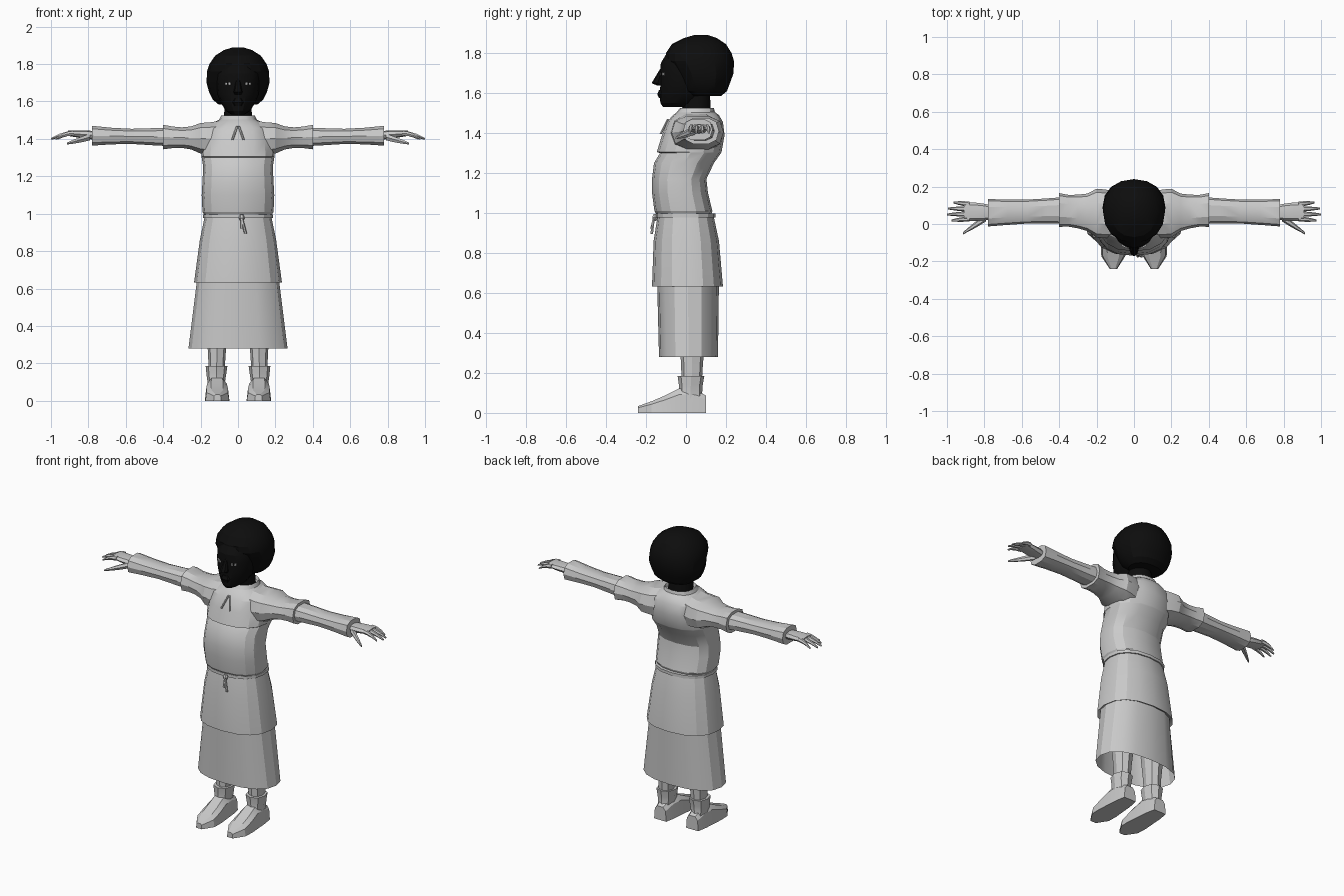
import bpy, bmesh, math
from mathutils import Vector

default_cube = bpy.data.objects.get("Cube")
if default_cube:
    bpy.data.objects.remove(default_cube, do_unlink=True)


def material(name, value):
    mat = bpy.data.materials.new(name)
    mat.use_nodes = True
    color = (value, value, value, 1)
    mat.diffuse_color = color
    mat.node_tree.nodes["Principled BSDF"].inputs["Base Color"].default_value = color
    return mat


PALE = material("pale_grey", .59)
BLACK = material("near_black", .004)
EYE = material("eye_grey", .5)


def finish(name, bm, mat):
    bmesh.ops.recalc_face_normals(bm, faces=bm.faces)
    mesh = bpy.data.meshes.new(name)
    bm.to_mesh(mesh)
    bm.free()
    mesh.materials.append(mat)
    part = bpy.data.objects.new(name, mesh)
    bpy.context.collection.objects.link(part)
    bpy.ops.object.select_all(action="DESELECT")
    bpy.context.view_layer.objects.active = part
    part.select_set(True)
    bpy.ops.object.shade_smooth_by_angle(angle=math.radians(24))
    return part


def rounded(value, power):
    return math.copysign(abs(value) ** power, value)


def loft(name, axis, rings, mat=PALE, sides=16, power=.85, cap_start=True, cap_end=True, mirror=1):
    """Skin rounded rings of (position, centre_a, centre_b, radius_a, radius_b)."""
    bm = bmesh.new()
    loops = []
    for position, centre_a, centre_b, radius_a, radius_b in rings:
        loop = []
        for i in range(sides):
            turn = math.tau * i / sides
            spot = [centre_a + radius_a * rounded(math.cos(turn), power),
                    centre_b + radius_b * rounded(math.sin(turn), power)]
            spot.insert("xyz".index(axis), position)
            x, y, z = spot
            loop.append(bm.verts.new((x * mirror, y, max(z, 0))))
        loops.append(loop)
    for low, high in zip(loops, loops[1:]):
        for i in range(sides):
            j = (i + 1) % sides
            bm.faces.new((low[i], low[j], high[j], high[i]))
    if cap_start:
        bm.faces.new(loops[0])
    if cap_end:
        bm.faces.new(loops[-1])
    return finish(name, bm, mat)


def ring(z, wide, front, back):
    """Horizontal ring centred on x = 0, from half width and depth limits."""
    return z, 0, (front + back) / 2, wide, (back - front) / 2


def limb(name, axis, start, end, widths, heights=None, droop=0, **options):
    """Loft evenly spaced rings from start to end, drooping towards the end."""
    rings = []
    heights = heights or widths
    for i, (width, height) in enumerate(zip(widths, heights)):
        along = i / (len(widths) - 1)
        spot = list(Vector(start).lerp(Vector(end), along))
        spot[-1] -= droop * along * along
        position = spot.pop("xyz".index(axis))
        rings.append((position, *spot, width, height))
    return loft(name, axis, rings, **options)


# Layered skirts and the belt
loft("under_skirt", "z", [
    ring(z=.28, wide=.265, front=-.135, back=.16),
    ring(z=.68, wide=.215, front=-.145, back=.165)], cap_start=False)
loft("tunic_skirt", "z", [
    ring(z=.65, wide=.2, front=-.13, back=.15),
    ring(z=.632, wide=.235, front=-.17, back=.185),
    ring(z=.86, wide=.204, front=-.162, back=.165),
    ring(z=.985, wide=.178, front=-.142, back=.138)])
loft("belt", "z", [
    ring(z=height, wide=.187, front=-.152, back=.147) for height in (.978, .997)])

# Tunic top with an overhanging chest yoke
loft("tunic_top", "z", [
    ring(z=.99, wide=.178, front=-.145, back=.125),
    ring(z=1.01, wide=.19, front=-.158, back=.132),
    ring(z=1.1, wide=.194, front=-.17, back=.11),
    ring(z=1.17, wide=.19, front=-.17, back=.102),
    ring(z=1.25, wide=.186, front=-.16, back=.14),
    ring(z=1.3, wide=.194, front=-.13, back=.175),
    ring(z=1.305, wide=.196, front=-.146, back=.178),
    ring(z=1.39, wide=.195, front=-.12, back=.193),
    ring(z=1.455, wide=.175, front=-.095, back=.185),
    ring(z=1.49, wide=.125, front=-.065, back=.165),
    ring(z=1.505, wide=.095, front=-.045, back=.145)])
loft("collar", "z", [
    ring(z=1.48, wide=.11, front=-.065, back=.15),
    ring(z=1.525, wide=.09, front=-.03, back=.14),
    ring(z=1.5, wide=.08, front=-.02, back=.13)], cap_start=False, cap_end=False)

# Tied cords at the waist and the neck
cord = dict(axis="z", sides=6, power=1)
limb("belt_knot", start=(.02, -.155, .96), end=(.02, -.155, .995), widths=(.008, .016, .009), **cord)
for name, tip in (("short_belt_tail", (.02, -.172, .92)), ("long_belt_tail", (.04, -.172, .895))):
    limb(name, start=tip, end=(.02, -.16, .98), widths=(.008, .006), **cord)
for name, side in (("left_neck_tie", 1), ("right_neck_tie", -1)):
    limb(name, start=(.03, -.127, 1.395), end=(.004, -.09, 1.47),
         widths=(.006, .006), mirror=side, **cord)

# Neck, face and features
dark = dict(axis="z", mat=BLACK, power=1)
loft("neck", rings=[
    ring(z=1.47, wide=.078, front=-.01, back=.125),
    ring(z=1.6, wide=.07, front=-.03, back=.12)], **dark)
loft("face", rings=[
    ring(z=1.53, wide=.035, front=-.115, back=.03),
    ring(z=1.55, wide=.065, front=-.128, back=.07),
    ring(z=1.59, wide=.09, front=-.132, back=.1),
    ring(z=1.64, wide=.11, front=-.128, back=.1),
    ring(z=1.7, wide=.115, front=-.13, back=.1),
    ring(z=1.75, wide=.115, front=-.126, back=.1),
    ring(z=1.81, wide=.1, front=-.09, back=.1)], **dark)
loft("nose", rings=[
    ring(z=1.638, wide=.018, front=-.145, back=-.11),
    ring(z=1.65, wide=.024, front=-.172, back=-.11),
    ring(z=1.72, wide=.01, front=-.13, back=-.11)], sides=8, **dark)
limb("lips", start=(0, -.122, 1.575), end=(0, -.122, 1.615),
     widths=(.02, .032, .02), heights=(.013, .022, .013), sides=8, **dark)

# Bobbed hair
loft("hair", "z", [
    ring(z=1.585, wide=.105, front=.02, back=.175),
    ring(z=1.61, wide=.135, front=-.015, back=.205),
    ring(z=1.65, wide=.155, front=-.035, back=.22),
    ring(z=1.7, wide=.168, front=-.06, back=.238),
    ring(z=1.76, wide=.166, front=-.1, back=.24),
    ring(z=1.8, wide=.153, front=-.1, back=.228),
    ring(z=1.845, wide=.122, front=-.07, back=.2),
    ring(z=1.875, wide=.075, front=-.01, back=.155),
    ring(z=1.89, wide=.025, front=.04, back=.11)], mat=BLACK, power=.9)


def eye_plate(name, side, width, depth, mat):
    bm = bmesh.new()
    bmesh.ops.create_cube(bm, size=1)
    bmesh.ops.scale(bm, vec=(width, .009, .014), verts=bm.verts)
    plate = finish(name, bm, mat)
    plate.location = (side * .053, depth, 1.695)
    plate.rotation_euler.z = side * math.radians(30)


for label, side in (("left_", 1), ("right_", -1)):
    eye_plate(label + "eye", side, width=.032, depth=-.118, mat=EYE)
    eye_plate(label + "pupil", side, width=.01, depth=-.12, mat=BLACK)

    # Sleeves
    sleeve = dict(axis="x", sides=10, power=.75, mirror=side)
    limb(label + "upper_sleeve", start=(.1, .05, 1.4), end=(.4, .075, 1.41),
         widths=(.12, .13, .13, .1, .09, .085, .09),
         heights=(.1, .09, .085, .064, .057, .06, .068), **sleeve)
    limb(label + "lower_sleeve", start=(.36, .073, 1.41), end=(.78, .06, 1.417),
         widths=(.072, .067, .064, .068, .073),
         heights=(.051, .047, .042, .046, .055), **sleeve)

    # Hands
    limb(label + "palm", "x", start=(.75, .062, 1.418), end=(.91, .067, 1.43),
         widths=(.035, .045, .05, .047), heights=(.022, .023, .019, .014),
         sides=8, mirror=side)
    digit = dict(axis="x", sides=6, power=1, mirror=side)
    for i, reach in enumerate((.975, 1, .995, .965)):
        spread = i - 1.5
        limb(label + "finger", start=(.88, .067 + spread * .026, 1.43),
             end=(reach, .067 + spread * .032, 1.43),
             widths=(.014, .013, .01, .005), droop=.03, **digit)
    limb(label + "thumb", start=(.79, .035, 1.41), end=(.915, -.05, 1.375),
         widths=(.02, .018, .013, .006), **digit)

    # Legs and ankle boots
    limb(label + "leg", "z", start=(.115, .028, .1), end=(.111, .032, .4),
         widths=(.04, .047, .06), heights=(.048, .055, .068), sides=8, mirror=side)
    limb(label + "boot_cuff", "z", start=(.117, .022, .06), end=(.115, .025, .185),
         widths=(.047, .047, .053, .058), heights=(.07, .058, .06, .067),
         sides=8, mirror=side)
    limb(label + "boot_foot", "y", start=(.114, .1, 0), end=(.11, -.24, 0),
         widths=(.043, .055, .06, .066, .064, .02),
         heights=(.09, .125, .125, .09, .06, .035), sides=10, power=.6, mirror=side)
